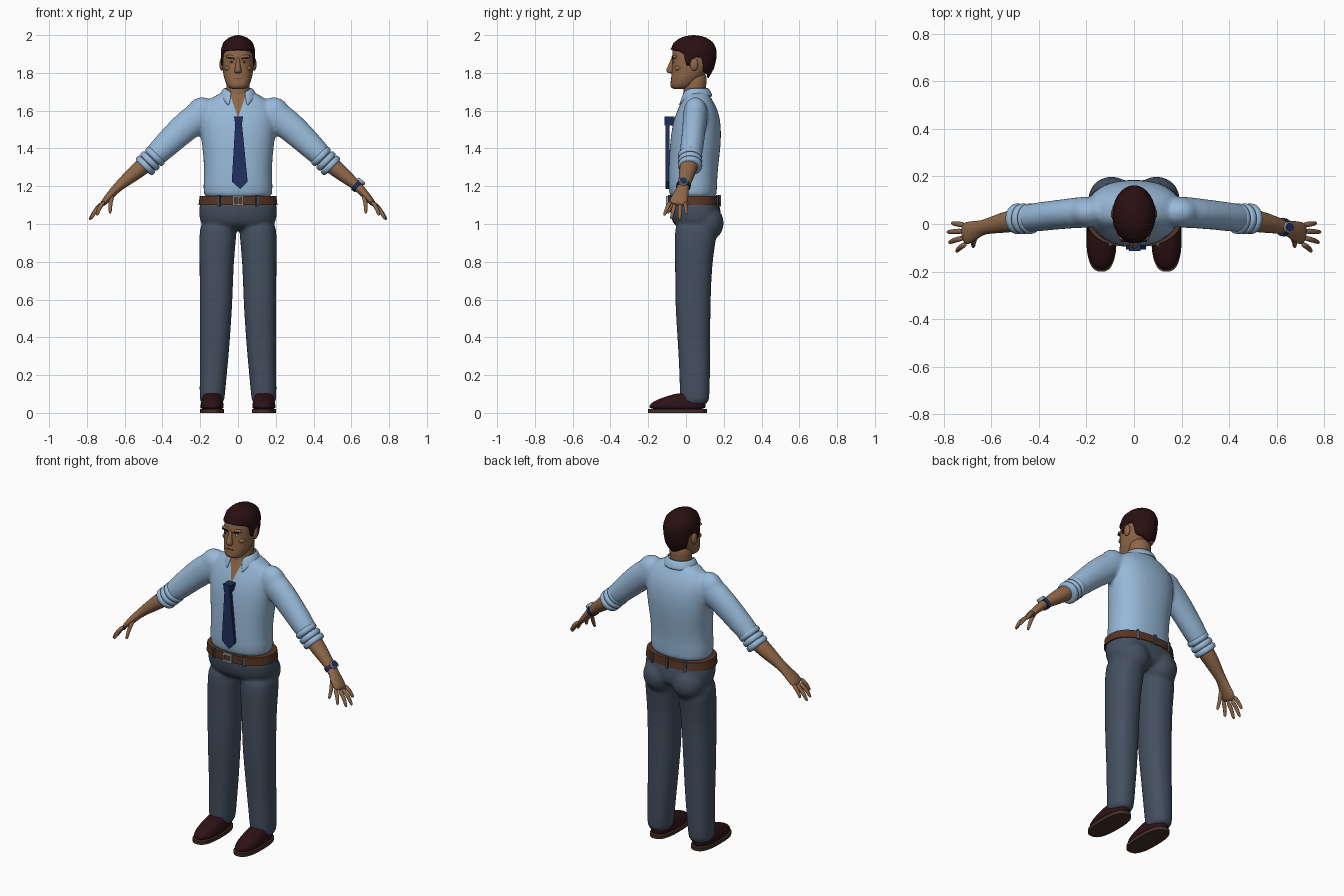
import bpy, bmesh
from math import sin, cos, pi, radians
from mathutils import Vector, Matrix

if "Cube" in bpy.data.objects:
    bpy.data.objects.remove(bpy.data.objects["Cube"])


def material(name, r, g, b):
    m = bpy.data.materials.new(name)
    m.use_nodes = True
    m.diffuse_color = (r, g, b, 1)
    bsdf = m.node_tree.nodes["Principled BSDF"]
    bsdf.inputs["Base Color"].default_value = (r, g, b, 1)
    bsdf.inputs["Roughness"].default_value = 0.8
    return m


SHIRT = material("light blue cloth", .31, .48, .68)
TROUSER = material("slate cloth", .058, .08, .118)
SKIN = material("tan skin", .27, .135, .065)
HAIR = material("dark brown hair", .022, .005, .006)
TIE = material("navy silk", .014, .03, .115)
BELT = material("brown leather", .095, .036, .018)
SHOE = material("maroon leather", .026, .006, .008)
SOLE = material("sole brown", .06, .028, .018)
METAL = material("steel", .4, .42, .45)
WHITE = material("eye white", .5, .47, .43)


def finish(bm, name, mat, subsurf=0, voxel=0, solid=0):
    bmesh.ops.recalc_face_normals(bm, faces=bm.faces)
    me = bpy.data.meshes.new(name)
    bm.to_mesh(me)
    bm.free()
    me.materials.append(mat)
    ob = bpy.data.objects.new(name, me)
    bpy.context.collection.objects.link(ob)
    if solid:
        ob.modifiers.new("thickness", "SOLIDIFY").thickness = solid
    if subsurf:
        ob.modifiers.new("rounding", "SUBSURF").levels = subsurf
        ob.modifiers["rounding"].render_levels = subsurf
    if voxel:
        r = ob.modifiers.new("blend", "REMESH")
        r.mode, r.voxel_size, r.use_smooth_shade = "VOXEL", voxel, True
        s = ob.modifiers.new("relax", "SMOOTH")
        s.factor, s.iterations = .5, 6
    bpy.ops.object.select_all(action="DESELECT")
    bpy.context.view_layer.objects.active = ob
    ob.select_set(True)
    if voxel or subsurf:
        bpy.ops.object.shade_smooth()
    else:
        bpy.ops.object.shade_smooth_by_angle(angle=radians(40))
    return ob


def skin_rings(bm, rings):
    """Bridge rings of points and cap both ends."""
    vs = [[bm.verts.new(p) for p in ring] for ring in rings]
    n = len(vs[0])
    for a, b in zip(vs, vs[1:]):
        for i in range(n):
            bm.faces.new((a[i], a[(i + 1) % n], b[(i + 1) % n], b[i]))
    bm.faces.new(vs[0])
    bm.faces.new(vs[-1])


def oval(n, e):
    for i in range(n):
        c, s = cos(2 * pi * i / n), sin(2 * pi * i / n)
        yield (abs(c) ** (2 / e) * (1 if c > 0 else -1),
               abs(s) ** (2 / e) * (1 if s > 0 else -1))


def stack(bm, rows, side=1, n=20, e=2.0):
    """Horizontal oval sections: z, centre x, centre y, radius x, radius y."""
    skin_rings(bm, [[(side * (cx + rx * u), cy + ry * v, z) for u, v in oval(n, e)]
                    for z, cx, cy, rx, ry in rows])


def limb(bm, rows, side=1, n=14):
    """Sections across a path: x, y, z, radius across, radius in depth."""
    pts = [Vector(r[:3]) for r in rows]
    rings = []
    for i, r in enumerate(rows):
        t = (pts[min(i + 1, len(pts) - 1)] - pts[max(i - 1, 0)]).normalized()
        a = t.cross(Vector((0, 1, 0))).normalized()
        d = a.cross(t)
        ring = [pts[i] + a * u * r[3] + d * v * r[4] for u, v in oval(n, 2)]
        rings.append([(side * p.x, p.y, p.z) for p in ring])
    skin_rings(bm, rings)


def ball(bm, loc, size):
    bmesh.ops.create_uvsphere(bm, u_segments=20, v_segments=12, radius=1,
                              matrix=Matrix.Translation(loc) @ Matrix.Diagonal((*size, 1)))


def box(bm, loc, size, rot=0, axis="Y"):
    bmesh.ops.create_cube(bm, size=1, matrix=Matrix.Translation(loc)
                          @ Matrix.Rotation(rot, 4, axis) @ Matrix.Diagonal((*size, 1)))


def interp(table, x):
    for a, b in zip(table, table[1:]):
        if x <= b[0]:
            f = max(0, (x - a[0]) / (b[0] - a[0]))
            return [p + (q - p) * f for p, q in zip(a, b)][1:]
    return table[-1][1:]


# Trousers: hips, seat and legs blended together
bm = bmesh.new()
stack(bm, [(.965, 0, .06, .15, .09), (1.0, 0, .058, .203, .13), (1.05, 0, .052, .209, .137),
           (1.1, 0, .044, .207, .134), (1.14, 0, .042, .2, .13)], e=2.4)
for s in (1, -1):
    stack(bm, [(.03, .137, .046, .066, .077), (.1, .137, .047, .068, .08), (.3, .125, .045, .077, .084),
               (.5, .119, .038, .085, .092), (.6, .116, .037, .088, .095), (.8, .113, .04, .091, .099),
               (.92, .109, .05, .1, .112), (1.04, .1, .055, .1, .115)], s, e=2.3)
    ball(bm, (s * .095, .105, 1.005), (.1, .097, .1))
finish(bm, "trousers", TROUSER, subsurf=1, voxel=.01)

# Shirt: torso and sleeves blended together
bm = bmesh.new()
stack(bm, [(1.11, 0, .04, .195, .13), (1.2, 0, .034, .184, .13), (1.3, 0, .038, .18, .133),
           (1.42, 0, .05, .193, .137), (1.52, 0, .056, .205, .132), (1.6, 0, .062, .2, .112),
           (1.66, 0, .06, .165, .078), (1.695, 0, .055, .085, .064), (1.71, 0, .052, .07, .06)], e=2.3)
for s in (1, -1):
    ball(bm, (s * .19, .05, 1.587), (.085, .066, .085))
    limb(bm, [(.14, .052, 1.6, .08, .07), (.21, .05, 1.57, .086, .068), (.3, .042, 1.497, .08, .064),
              (.4, .03, 1.4, .069, .063), (.48, .02, 1.322, .06, .062)], s)
shirt = finish(bm, "shirt", SHIRT, subsurf=1, voxel=.01)

# Rolled cuffs
for s, side in ((1, "left"), (-1, "right")):
    for k, (x, z) in enumerate(((.44, 1.358), (.466, 1.333), (.49, 1.31))):
        bm = bmesh.new()
        limb(bm, [(x + d, .022, z - d, r, r + .001)
                  for d, r in ((-.013, .056), (-.009, .065), (.009, .065), (.013, .054))], s, 20)
        finish(bm, f"{side}_cuff_fold_{k + 1}", SHIRT, subsurf=1)

# Forearms, palms and fingers
for s, side in ((1, "left"), (-1, "right")):
    bm = bmesh.new()
    limb(bm, [(.44, .025, 1.36, .045, .048), (.5, .015, 1.308, .047, .05), (.56, .004, 1.26, .04, .043),
              (.61, -.008, 1.218, .03, .034), (.64, -.015, 1.192, .026, .031),
              (.67, -.026, 1.16, .022, .041), (.7, -.038, 1.125, .019, .05),
              (.722, -.045, 1.1, .015, .047)], s)
    finish(bm, side + "_forearm_and_palm", SKIN, subsurf=1)
    bm = bmesh.new()
    for base, tip in (((.71, -.004, 1.115), (.768, .004, 1.05)), ((.715, -.03, 1.108), (.787, -.034, 1.022)),
                      ((.715, -.058, 1.108), (.78, -.078, 1.026)), ((.705, -.082, 1.12), (.748, -.116, 1.045)),
                      ((.66, -.045, 1.16), (.678, -.098, 1.055))):
        a, b = Vector(base), Vector(tip)
        mid = a.lerp(b, .5) + Vector((.008, 0, .006))
        limb(bm, [(*a, .013, .014), (*mid, .012, .012), (*a.lerp(b, .9), .01, .01), (*b, .005, .005)], s, 8)
    finish(bm, side + "_fingers", SKIN, subsurf=1)

# Wristwatch on the left arm
bm = bmesh.new()
limb(bm, [(.622, -.012, 1.208, .034, .039), (.638, -.015, 1.194, .033, .038)], 1, 20)
finish(bm, "watch_strap", TIE)
tilt = Matrix.Translation((.652, -.014, 1.225)) @ Matrix.Rotation(radians(41), 4, "Y")
for name, r, h, mat in (("watch_case", .024, .014, METAL), ("watch_dial", .019, .018, TIE)):
    bm = bmesh.new()
    bmesh.ops.create_cone(bm, cap_ends=True, segments=20, radius1=r, radius2=r, depth=h, matrix=tilt)
    finish(bm, name, mat)

# Belt, buckle and loops
bm = bmesh.new()
stack(bm, [(1.1, 0, .042, .209, .138), (1.148, 0, .04, .203, .136)], n=48, e=2.4)
finish(bm, "belt", BELT)
bm = bmesh.new()
for z in (1.103, 1.143):
    box(bm, (0, -.101, z), (.06, .012, .008))
for x in (-.026, .026, .004):
    box(bm, (x, -.101, 1.123), (.008, .012, .04))
finish(bm, "buckle", METAL)
bm = bmesh.new()
for deg in (-65, -115, 62, 118, 90):
    a = radians(deg)
    loop_y = .041 + .139 * abs(sin(a)) ** (2 / 2.4) * (1 if deg > 0 else -1)
    loop_x = .206 * abs(cos(a)) ** (2 / 2.4) * (1 if cos(a) > 0 else -1)
    box(bm, (loop_x, loop_y, 1.123), (.014, .012, .06), a + pi / 2, "Z")
finish(bm, "belt_loops", TROUSER)

# Shoes
for s, side in ((1, "left"), (-1, "right")):
    bm = bmesh.new()
    stack(bm, [(0, .137, -.045, .063, .155), (.02, .137, -.045, .064, .156)], s, 32, 2.6)
    finish(bm, side + "_sole", SOLE)
    bm = bmesh.new()
    stack(bm, [(.016, .137, -.045, .062, .152), (.035, .137, -.045, .063, .152), (.06, .137, -.04, .058, .142),
               (.085, .137, -.012, .05, .1), (.108, .137, .02, .042, .06)], s, 24, 2.4)
    finish(bm, side + "_shoe", SHOE, subsurf=1)

# Tie blade and knot
bm = bmesh.new()
for outline, y0, y1 in (
        (((-.018, 1.53), (.018, 1.53), (.048, 1.225), (.01, 1.185), (-.036, 1.225)), -.108, -.088),
        (((-.024, 1.57), (.024, 1.57), (.017, 1.522), (-.017, 1.522)), -.113, -.06)):
    skin_rings(bm, [[(x + .003, y, z) for x, z in outline] for y in (y0, y1)])
finish(bm, "tie", TIE)

# Open neckline: a thin skin plate wrapped to the shirt front
bm = bmesh.new()
grid = [[bm.verts.new((.042 * j / 4 * (i + .3) / 8, -.3, 1.565 + .125 * i / 8)) for j in range(-4, 5)]
        for i in range(9)]
for a, b in zip(grid, grid[1:]):
    for j in range(8):
        bm.faces.new((a[j], a[j + 1], b[j + 1], b[j]))
plate = finish(bm, "open_neckline", SKIN)
wrap = plate.modifiers.new("wrap", "SHRINKWRAP")
wrap.target, wrap.wrap_method, wrap.offset = shirt, "PROJECT", .004
wrap.use_project_y = True
wrap.use_positive_direction, wrap.use_negative_direction = True, False
wrap.wrap_mode = "ABOVE_SURFACE"

# Neck
bm = bmesh.new()
stack(bm, [(1.62, 0, .035, .06, .06), (1.69, 0, .045, .062, .06), (1.74, 0, .048, .063, .06),
           (1.81, 0, .055, .066, .06)])
finish(bm, "neck", SKIN, subsurf=1)

# Collar with two front points
bm = bmesh.new()
strip = []
for i in range(33):
    a = radians(-152 + 304 * i / 32)
    f = max(0, (abs(a) - 1.7) / .95) ** 2
    strip.append([bm.verts.new((r * sin(a), .048 + r * cos(a) * (.93 + k * f), z - d * f))
                  for r, z, d, k in ((.074, 1.722, .022, 0), (.088, 1.705, .045, .05), (.102, 1.675, .055, .08))])
for a, b in zip(strip, strip[1:]):
    for k in range(2):
        bm.faces.new((a[k], b[k], b[k + 1], a[k + 1]))
finish(bm, "collar", SHIRT, subsurf=1, solid=.008)

# Head, nose, brow and ears
bm = bmesh.new()
stack(bm, [(1.713, 0, -.035, .04, .038), (1.728, 0, -.025, .056, .058), (1.755, 0, -.008, .069, .074),
           (1.785, 0, .008, .077, .086), (1.82, 0, .025, .082, .1), (1.86, 0, .036, .084, .11),
           (1.92, 0, .04, .084, .115), (1.96, 0, .04, .07, .095), (1.985, 0, .04, .04, .06)], n=24, e=2.3)
finish(bm, "head", SKIN, subsurf=1)
bm = bmesh.new()
stack(bm, [(1.885, 0, -.064, .01, .012), (1.86, 0, -.07, .011, .015), (1.83, 0, -.078, .014, .022),
           (1.81, 0, -.08, .021, .029), (1.796, 0, -.074, .018, .02)], n=12)
finish(bm, "nose", SKIN, subsurf=1)
bm = bmesh.new()
ball(bm, (0, -.066, 1.738), (.03, .017, .02))
for s in (1, -1):
    ball(bm, (s * .086, .043, 1.845), (.012, .022, .034))
    ball(bm, (s * .034, -.058, 1.885), (.03, .014, .011))
    ball(bm, (s * .05, -.04, 1.825), (.022, .02, .016))
finish(bm, "ears_brow_and_chin", SKIN)

# Eyes, eyebrows and mouth
for name, mat, y, size in (("eye_whites", WHITE, -.066, (.013, .007, .006)),
                           ("pupils", HAIR, -.071, (.005, .004, .005))):
    bm = bmesh.new()
    for s in (1, -1):
        ball(bm, (s * .034, y, 1.859), size)
    finish(bm, name, mat)
bm = bmesh.new()
for s in (1, -1):
    box(bm, (s * .035, -.071, 1.878), (.038, .009, .008), -s * .22)
finish(bm, "eyebrows", HAIR)
bm = bmesh.new()
box(bm, (0, -.077, 1.771), (.046, .008, .004))
finish(bm, "mouth", BELT)

# Hair: a cap whose lower edge follows the hairline
hairline = [(0, 1.925), (48, 1.918), (66, 1.9), (73, 1.84), (86, 1.84), (92, 1.885), (112, 1.88),
            (126, 1.805), (180, 1.772)]
dome = [(1.77, .02, .08, .098), (1.82, .032, .087, .115), (1.87, .038, .091, .122), (1.92, .04, .091, .123),
        (1.96, .04, .079, .106), (1.985, .04, .052, .072), (1.995, .04, .028, .042), (2.0, .04, .004, .006)]
bm = bmesh.new()
rings = []
for i in range(15):
    ring = []
    for j in range(72):
        deg = j * 5 - 180
        h = interp(hairline, abs(deg))[0]
        z = h + (2.0 - h) * sin(i / 14 * pi / 2)
        cy, rx, ry = interp(dome, z)
        ring.append((rx * sin(radians(deg)), cy - ry * cos(radians(deg)), z))
    rings.append(ring)
skin_rings(bm, rings)
bm.faces.ensure_lookup_table()
bmesh.ops.delete(bm, geom=[bm.faces[-2]], context="FACES_ONLY")
hair = finish(bm, "hair", HAIR, solid=.012)
